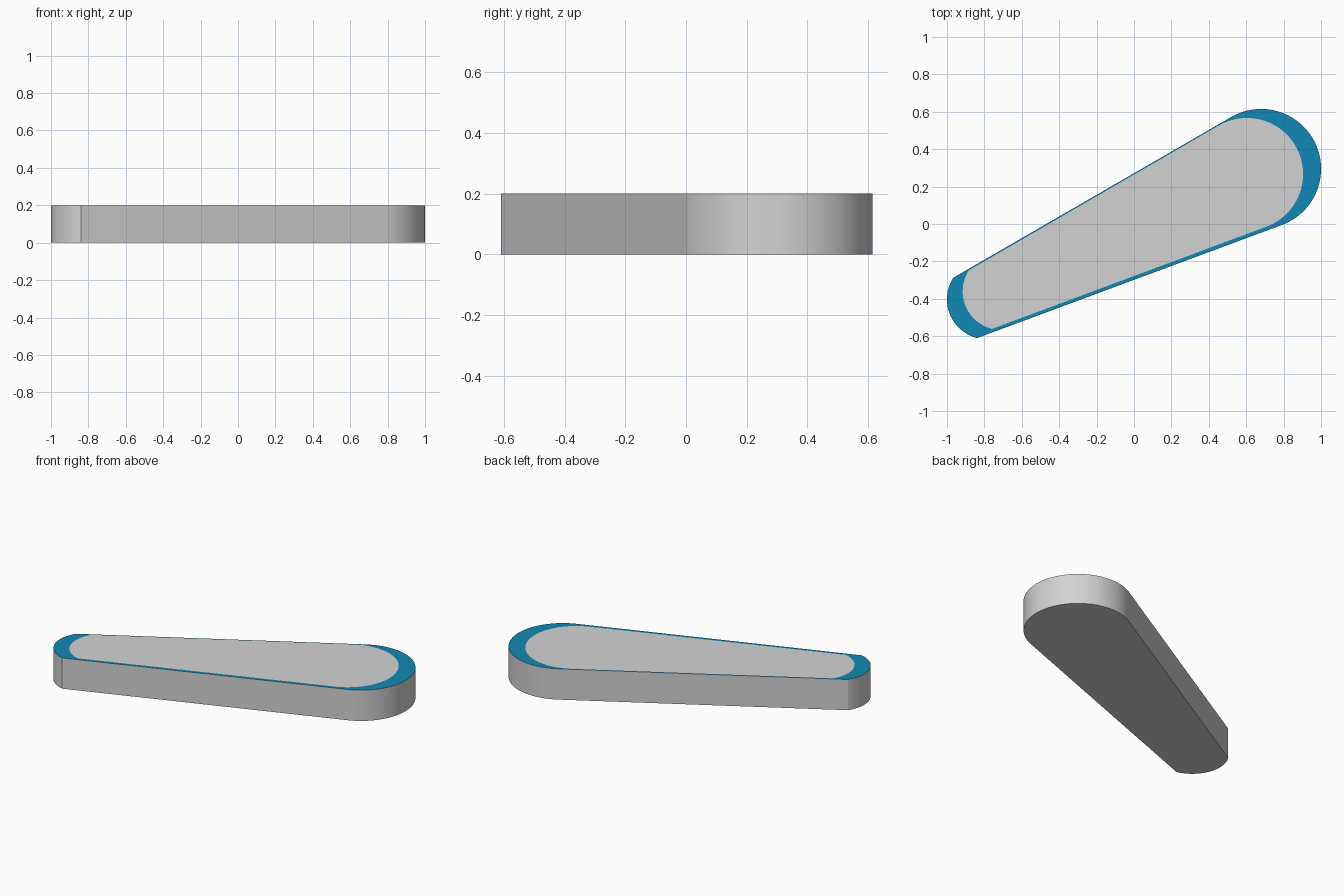
import bpy, bmesh, math

if "Cube" in bpy.data.objects:
    bpy.data.objects.remove(bpy.data.objects["Cube"])


def material(name, rgb):
    m = bpy.data.materials.new(name)
    m.diffuse_color = (*rgb, 1)
    m.use_nodes = True
    m.node_tree.nodes["Principled BSDF"].inputs["Base Color"].default_value = m.diffuse_color
    return m


def arc(cx, cy, r, start, end, n):
    angles = [math.radians(start + (end - start) * i / n) for i in range(n + 1)]
    return [(cx + r * math.cos(a), cy + r * math.sin(a)) for a in angles]


def outline(big, small):
    # tapered paddle: large tangent round end, small clipped round end
    return arc(*big, -70, 120, 48) + arc(*small, 147, 256, 24)


HEIGHT = 0.2
outer = outline((0.68, 0.295, 0.32), (-0.787, -0.403, 0.213))
inner = outline((0.604, 0.267, 0.30), (-0.709, -0.36, 0.207))

bm = bmesh.new()
bottom = [bm.verts.new((x, y, 0)) for x, y in outer]
top = [bm.verts.new((x, y, HEIGHT)) for x, y in outer]
inset = [bm.verts.new((x, y, HEIGHT)) for x, y in inner]

# underside and grey top panel
bm.faces.new(bottom[::-1])
bm.faces.new(inset)

# side wall and flush blue border
n = len(outer)
for i in range(n):
    j = (i + 1) % n
    bm.faces.new((bottom[i], bottom[j], top[j], top[i]))
    border = bm.faces.new((top[i], top[j], inset[j], inset[i]))
    border.material_index = 1

mesh = bpy.data.meshes.new("tapered_paddle")
bm.to_mesh(mesh)
bm.free()
mesh.materials.append(material("light grey", (0.65, 0.65, 0.65)))
mesh.materials.append(material("blue", (0.005, 0.25, 0.46)))

paddle = bpy.data.objects.new("tapered_paddle", mesh)
bpy.context.collection.objects.link(paddle)
bpy.context.view_layer.objects.active = paddle
paddle.select_set(True)
bpy.ops.object.shade_smooth_by_angle(angle=math.radians(20))
